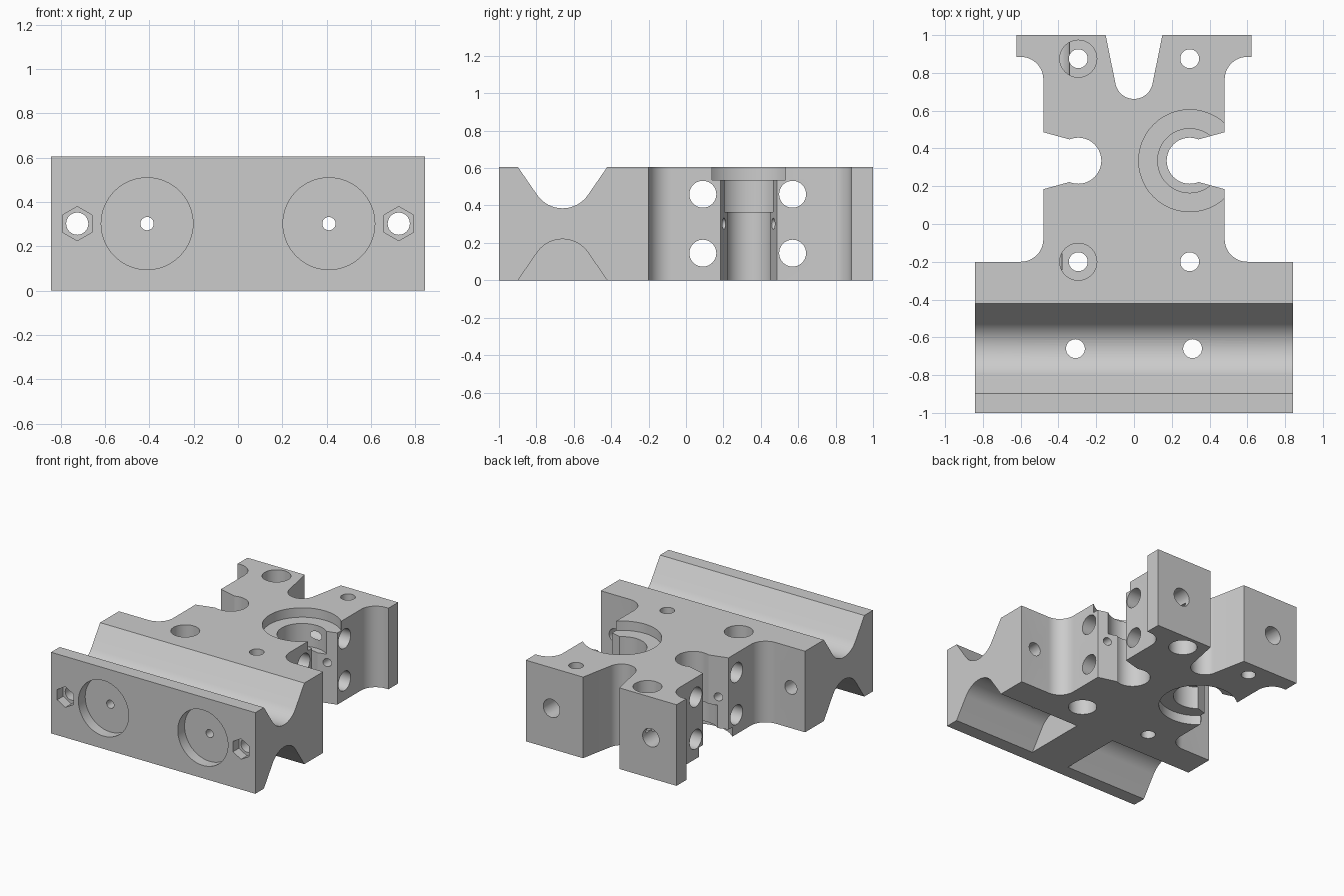
import bpy
import bmesh
from math import sin, cos, pi, radians

if "Cube" in bpy.data.objects:
    bpy.data.objects.remove(bpy.data.objects["Cube"], do_unlink=True)

H = 0.605        # block height
MID = H / 2
OUT = 0.05       # cutter overshoot

metal = bpy.data.materials.new("plain grey")
metal.use_nodes = True
metal.diffuse_color = (0.6, 0.6, 0.6, 1)
metal.node_tree.nodes["Principled BSDF"].inputs["Base Color"].default_value = (0.6, 0.6, 0.6, 1)


def arc(cu, cv, r, a0, a1, n=12):
    steps = [radians(a0 + (a1 - a0) * i / n) for i in range(n + 1)]
    return [(cu + r * cos(a), cv + r * sin(a)) for a in steps]


def circle(cu, cv, r, n=48, turn=0):
    return arc(cu, cv, r, turn, turn + 360, n)[:-1]


def prism(name, profile, axis, lo, hi):
    """Extrude a 2D profile along an axis, from lo to hi."""
    place = {"X": lambda u, v, w: (w, u, v),
             "Y": lambda u, v, w: (u, w, v),
             "Z": lambda u, v, w: (u, v, w)}[axis]
    bm = bmesh.new()
    ends = [[bm.verts.new(place(u, v, w)) for u, v in profile] for w in (lo, hi)]
    bm.faces.new(ends[0])
    bm.faces.new(ends[1])
    n = len(profile)
    for i in range(n):
        j = (i + 1) % n
        bm.faces.new((ends[0][i], ends[0][j], ends[1][j], ends[1][i]))
    bmesh.ops.recalc_face_normals(bm, faces=bm.faces)
    mesh = bpy.data.meshes.new(name)
    bm.to_mesh(mesh)
    bm.free()
    obj = bpy.data.objects.new(name, mesh)
    bpy.context.scene.collection.objects.link(obj)
    return obj


# Main block: half outline with concave fillets and rear slot, mirrored across x
half = [(0.843, -1), (0.843, -0.2)]
half += arc(0.6, -0.08, 0.12, 270, 180)
half += arc(0.6, 0.765, 0.12, 180, 90)
half += [(0.622, 0.885), (0.622, 1), (0.15, 1)]
half += arc(0, 0.762, 0.1, -10, -90)
outline = half + [(-x, y) for x, y in reversed(half[:-1])]
body = prism("carriage_block", outline, "Z", 0, H)
body.data.materials.append(metal)

cutters = []


def cut(profile, axis, lo, hi):
    obj = prism("cutter", profile, axis, lo, hi)
    obj.hide_render = True
    cutters.append(obj)


# Lengthwise rod grooves: full on top, interrupted in the middle below
GY, GR, GZ = -0.66, 0.165, 0.55
top_groove = arc(GY, GZ, GR, 215, 325, 20)
rise = H + OUT - top_groove[0][1]
run = rise / 1.45
top_groove = ([(top_groove[0][0] - run, H + OUT)] + top_groove
              + [(top_groove[-1][0] + run, H + OUT)])
cut(top_groove, "X", -1, 1)
low_groove = [(y, H - z) for y, z in top_groove]
for lo, hi in ((-1, -0.16), (0.16, 1)):
    cut(low_groove, "X", lo, hi)

for s in (1, -1):
    def bore(x, y, r, depth):
        """Counterbore from the top on the left, from below on the right."""
        lo, hi = (H - depth, H + OUT) if s > 0 else (-OUT, depth)
        cut(circle(x, y, r), "Z", lo, hi)

    # Stepped side sockets with flared openings
    cx, cy = s * 0.295, 0.335
    cut(circle(cx, cy, 0.122), "Z", -OUT, H + OUT)
    cut([(cx, cy - 0.1), (s * 0.6, cy - 0.184), (s * 0.6, cy + 0.184), (cx, cy + 0.1)],
        "Z", -OUT, H + OUT)
    bore(cx, cy, 0.17, 0.24)
    bore(cx, cy, 0.27, 0.07)

    # Vertical bolt holes, counterbored on the opposite face to the sockets
    for y in (0.875, -0.2):
        cut(circle(s * 0.295, y, 0.05, 32), "Z", -OUT, H + OUT)
        bore(-s * 0.295, y, 0.098, 0.3)
    cut(circle(s * 0.31, GY, 0.05, 32), "Z", -OUT, H + OUT)

    # Front round pockets, long small bores and wider rear bores
    cut(circle(s * 0.41, MID, 0.207, 64), "Y", -1.1, -0.92)
    cut(circle(s * 0.41, MID, 0.03, 24), "Y", -1.1, 1.1)
    cut(circle(s * 0.41, MID, 0.068, 32), "Y", 0.75, 1.1)

    # Hexagonal nut pockets with through holes
    cut(circle(s * 0.725, MID, 0.077, 6, 30), "Y", -1.1, -0.93)
    cut(circle(s * 0.725, MID, 0.05, 32), "Y", -1.1, 0)

# Cross holes through both sides
for y in (0.09, 0.57):
    for z in (0.145, 0.46):
        cut(circle(y, z, 0.072, 40), "X", -1, 1)

# Apply all cuts
for c in cutters:
    m = body.modifiers.new("cut", "BOOLEAN")
    m.operation = "DIFFERENCE"
    m.solver = "EXACT"
    m.object = c
bpy.context.view_layer.update()
result = bpy.data.meshes.new_from_object(
    body.evaluated_get(bpy.context.evaluated_depsgraph_get()))
body.modifiers.clear()
body.data = result
body.data.materials.clear()
body.data.materials.append(metal)
for p in body.data.polygons:
    p.material_index = 0
for c in cutters:
    bpy.data.objects.remove(c, do_unlink=True)

# Smooth curved walls, sharp edges
bpy.ops.object.select_all(action="DESELECT")
body.select_set(True)
bpy.context.view_layer.objects.active = body
bpy.ops.object.shade_smooth_by_angle(angle=radians(25))
